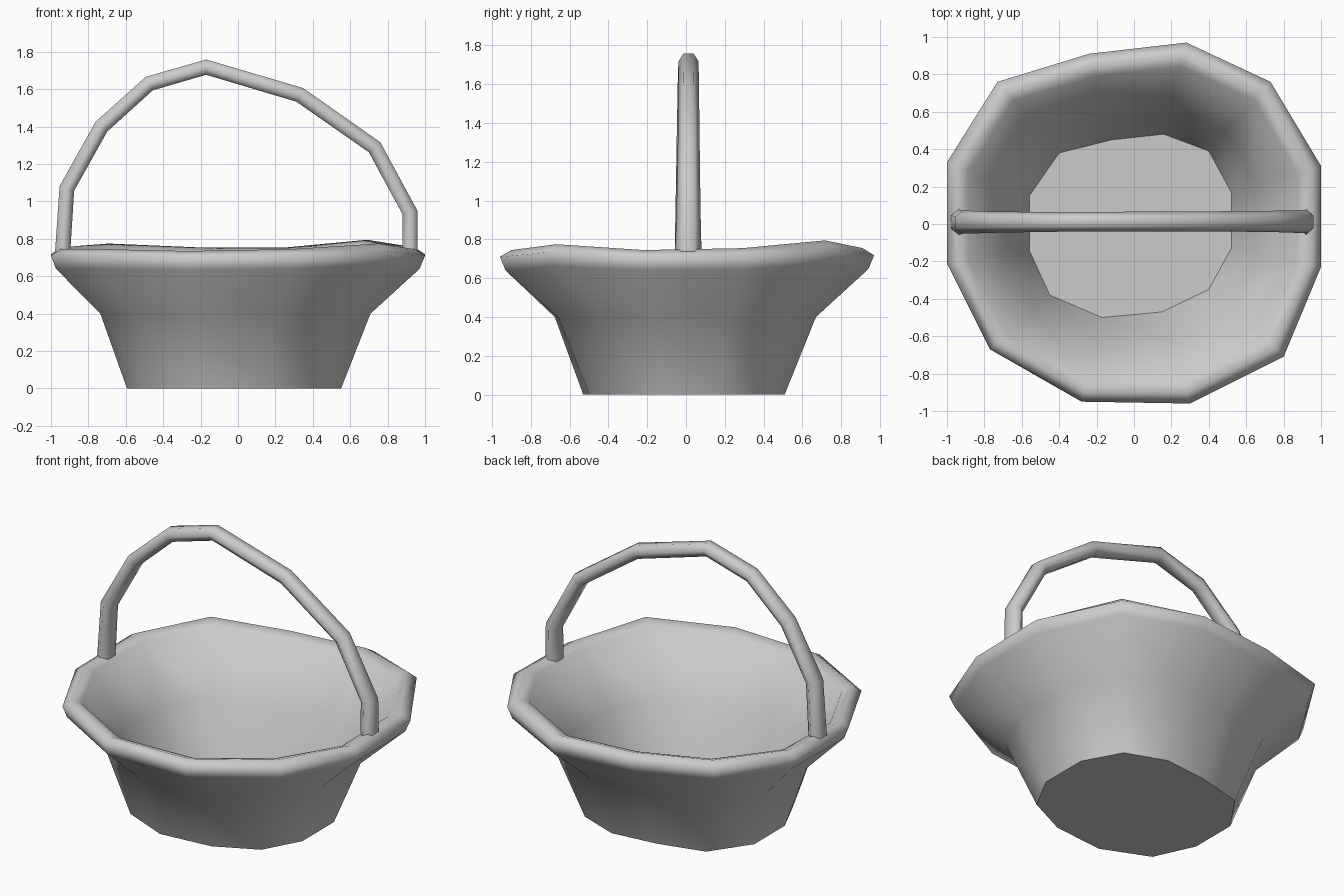
import bpy, bmesh, math
from mathutils import Vector

if "Cube" in bpy.data.objects:
    bpy.data.objects.remove(bpy.data.objects["Cube"], do_unlink=True)

grey = bpy.data.materials.new("plain grey")
grey.use_nodes = True
COLOUR = (0.6, 0.6, 0.6, 1)
grey.diffuse_color = COLOUR
grey.node_tree.nodes["Principled BSDF"].inputs["Base Color"].default_value = COLOUR


def loft(name, rings, caps):
    """Skin a list of closed rings; capped ends get sharp borders."""
    bm = bmesh.new()
    loops = [[bm.verts.new(p) for p in ring] for ring in rings]
    n = len(loops[0])
    for a, b in zip(loops, loops[1:]):
        for i in range(n):
            j = (i + 1) % n
            bm.faces.new((a[i], a[j], b[j], b[i])).smooth = True
    for loop in caps and (loops[0], loops[-1]):
        cap = bm.faces.new(loop)
        for e in cap.edges:
            e.smooth = False
    bmesh.ops.recalc_face_normals(bm, faces=bm.faces)
    mesh = bpy.data.meshes.new(name)
    bm.to_mesh(mesh)
    bm.free()
    mesh.materials.append(grey)
    obj = bpy.data.objects.new(name, mesh)
    bpy.context.collection.objects.link(obj)
    return obj


# Hand-shaped outlines of the rim (x, y, lift) and of the floor (x, y)
rim = [(-1, .33, .01), (-.73, .76, .03), (-.24, .91, .01), (.28, .97, .01),
       (.73, .76, .05), (1, .31, .01), (1, -.23, 0), (.8, -.71, .03),
       (.3, -.96, 0), (-.28, -.95, -.01), (-.77, -.67, 0), (-1, -.21, 0)]
floor = [(-.56, .15), (-.4, .38), (-.12, .45), (.16, .48), (.4, .39), (.52, .17),
         (.52, -.13), (.4, -.35), (.15, -.47), (-.17, -.5), (-.45, -.38), (-.56, -.14)]

# Wall section: floor scale, spread from floor to rim, height, share of lift
section = [(1.06, 0, 0, 0), (1.06, .35, .40, 0), (1, .94, .64, .7), (1, 1, .71, .8),
           (1, .88, .745, 1), (1, .74, .72, 1), (1, .29, .40, 0), (1, 0, .03, 0)]
rings = []
for scale, t, z, share in section:
    rings.append([(fx * scale * (1 - t) + rx * t, fy * scale * (1 - t) + ry * t,
                   z + lift * share)
                  for (fx, fy), (rx, ry, lift) in zip(floor, rim)])
loft("basket_bowl", rings, True)

# Handle: six-sided bar swept along an uneven arch (x, z)
path = [Vector((x, z)) for x, z in
        [(-.94, .69), (-.915, 1.07), (-.73, 1.4), (-.475, 1.63), (-.17, 1.718),
         (.33, 1.57), (.73, 1.29), (.92, .94), (.92, .68)]]
rings = []
for i, p in enumerate(path):
    before = (p - path[max(i - 1, 0)]).normalized()
    after = (path[min(i + 1, len(path) - 1)] - p).normalized()
    along = (before + after).normalized()
    out = Vector((-along.y, along.x))
    end = abs(i - 4) / 4
    half_width = .052 + .018 * end ** 2
    y = .005 + .008 * i / 4 * (1 - end) + .006 * end
    ring = []
    for k in range(6):
        a = math.tau * k / 6
        q = p + out * (.047 * math.sin(a))
        ring.append((q.x, y + half_width * math.cos(a), q.y))
    rings.append(ring)
loft("basket_handle", rings, True)
